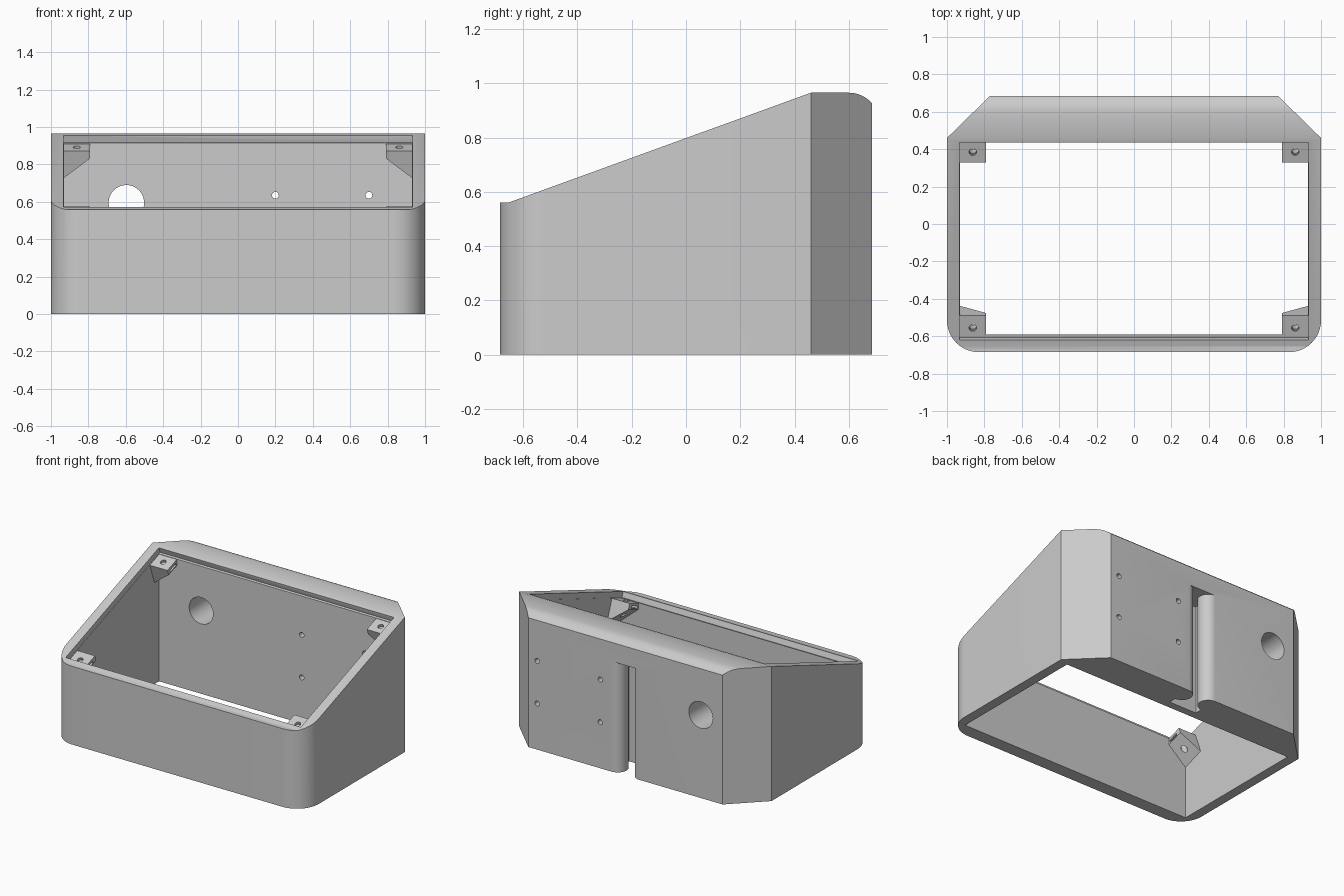
import bpy, bmesh, math
from mathutils import Vector

cube = bpy.data.objects.get("Cube")
if cube:
    bpy.data.objects.remove(cube, do_unlink=True)

grey = bpy.data.materials.new("plain_grey")
grey.use_nodes = True
grey.diffuse_color = (0.6, 0.6, 0.6, 1)
grey.node_tree.nodes["Principled BSDF"].inputs["Base Color"].default_value = (0.6, 0.6, 0.6, 1)

# Sloped lid frame: slope line in the y-z plane and its upward normal
LOW, HIGH = Vector((0, -0.655, 0.56)), Vector((0, 0.46, 0.965))
ALONG = (HIGH - LOW).normalized()
UP = Vector((0, -ALONG.z, ALONG.y))


def on_slope(x, y, depth=0):
    """Point on the sloping rim at x, y, pushed down square to the slope."""
    p = LOW + ALONG * ((y - LOW.y) / ALONG.y) - UP * depth
    return Vector((x, p.y, p.z))


def arc(cx, cy, r, start, end, steps=16):
    angles = [math.radians(start + (end - start) * i / steps) for i in range(steps + 1)]
    return [(cx + r * math.cos(a), cy + r * math.sin(a)) for a in angles]


def prism(name, ring, sweep):
    """Closed solid from a ring of points swept along a vector."""
    bm = bmesh.new()
    face = bm.faces.new([bm.verts.new(p) for p in ring])
    new = bmesh.ops.extrude_face_region(bm, geom=[face], use_keep_orig=True)
    bmesh.ops.translate(bm, vec=sweep, verts=[v for v in new["geom"] if isinstance(v, bmesh.types.BMVert)])
    bmesh.ops.recalc_face_normals(bm, faces=bm.faces)
    mesh = bpy.data.meshes.new(name)
    bm.to_mesh(mesh)
    bm.free()
    mesh.materials.append(grey)
    obj = bpy.data.objects.new(name, mesh)
    bpy.context.collection.objects.link(obj)
    return obj


def rod(name, start, end, r, sides=32):
    start, end = Vector(start), Vector(end)
    axis = (end - start).normalized()
    side = axis.orthogonal().normalized()
    other = axis.cross(side)
    return prism(name, [start + side * x + other * y for x, y in arc(0, 0, r, 0, 360, sides)[:-1]], end - start)


def plan(name, pts, z0, z1):
    return prism(name, [(x, y, z0) for x, y in pts], Vector((0, 0, z1 - z0)))


def side_profile(name, pts, half):
    return prism(name, [(-half, y, z) for y, z in pts], Vector((2 * half, 0, 0)))


def carve(obj, tools):
    """Apply each (operation, tool) in turn and discard the tools."""
    for operation, tool in tools:
        tool.hide_render = True
        mod = obj.modifiers.new("carve", "BOOLEAN")
        mod.operation, mod.object, mod.solver = operation, tool, "EXACT"
    bpy.context.view_layer.update()
    old = obj.data
    obj.data = bpy.data.meshes.new_from_object(obj.evaluated_get(bpy.context.evaluated_depsgraph_get()))
    obj.modifiers.clear()
    bpy.data.meshes.remove(old)
    for _, tool in tools:
        bpy.data.objects.remove(tool, do_unlink=True)


# Enclosure: rounded front corners, chamfered back corners
outline = (arc(-0.83, -0.515, 0.17, 180, 270) + arc(0.83, -0.515, 0.17, 270, 360)
           + [(1, 0.46), (0.77, 0.685), (-0.77, 0.685), (-1, 0.46)])
shell = plan("enclosure", outline, -0.2, 1.2)

# Side silhouette with sloping rim and rounded back top edge
silhouette = side_profile("silhouette", [(-0.8, 0), (0.7125, 0)] + arc(0.6, 0.8525, 0.1125, 0, 90)
                          + [(0.46, 0.965), (-0.655, 0.56), (-0.8, 0.56)], 1.3)

# Open interior and lid recess
cavity = plan("cavity", [(-0.93, -0.59), (0.93, -0.59), (0.93, 0.435), (-0.93, 0.435)], -0.3, 1.3)
recess = side_profile("recess", [on_slope(0, y, d).yz for y, d in
                                 ((-0.62, -0.2), (-0.62, 0.04), (0.435, 0.04), (0.435, -0.2))], 0.932)

# Hanging slot with rounded lips and a wider pocket behind them
lip = arc(0.11, 0.615, 0.07, 90, 270)
slot_pts = [(0.11, 0.8)] + lip + [(0.11, 0.49)]
slot = plan("slot", slot_pts + [(-x, y) for x, y in reversed(slot_pts)], -0.3, 0.79)

cuts = [("INTERSECT", silhouette)] + [("DIFFERENCE", t) for t in (cavity, recess, slot)]

# Cable hole and four screw holes through the back
holes = [(-0.597, 0.595, 0.095)] + [(x, z, 0.018) for x in (0.2, 0.7) for z in (0.33, 0.635)]
for x, z, r in holes:
    cuts.append(("DIFFERENCE", rod("hole", (x, 0.3, z), (x, 0.9, z), r)))
carve(shell, cuts)
parts = [shell]

# Lid screw bosses with gusseted undersides, screw hole and nut slot
for side, side_name in ((1, "left"), (-1, "right")):
    for y0, y1, hole_y, end_name in ((-0.655, -0.505, -0.57, "front"), (0.315, 0.455, 0.37, "back")):
        section = ((0.79, 0.043), (0.935, 0.043), (0.935, 0.2), (0.79, 0.085))
        boss = prism(f"{end_name}_{side_name}_screw_boss",
                     [on_slope(side * x, y0, d) for x, d in section], ALONG * ((y1 - y0) / ALONG.y))
        x = side * 0.862
        screw = rod("screw_hole", on_slope(x, hole_y, 0), on_slope(x, hole_y, 0.19), 0.02, 20)
        nut = prism("nut_slot", [on_slope(side * px, hole_y - 0.032, d) for px, d in
                                 ((0.75, 0.062), (0.895, 0.062), (0.895, 0.078), (0.75, 0.078))], ALONG * 0.068)
        carve(boss, [("DIFFERENCE", screw), ("DIFFERENCE", nut)])
        parts.append(boss)

# Smooth the curves, keep the corners sharp
bpy.ops.object.select_all(action="DESELECT")
for obj in parts:
    obj.select_set(True)
bpy.context.view_layer.objects.active = shell
bpy.ops.object.shade_smooth_by_angle(angle=math.radians(25))
